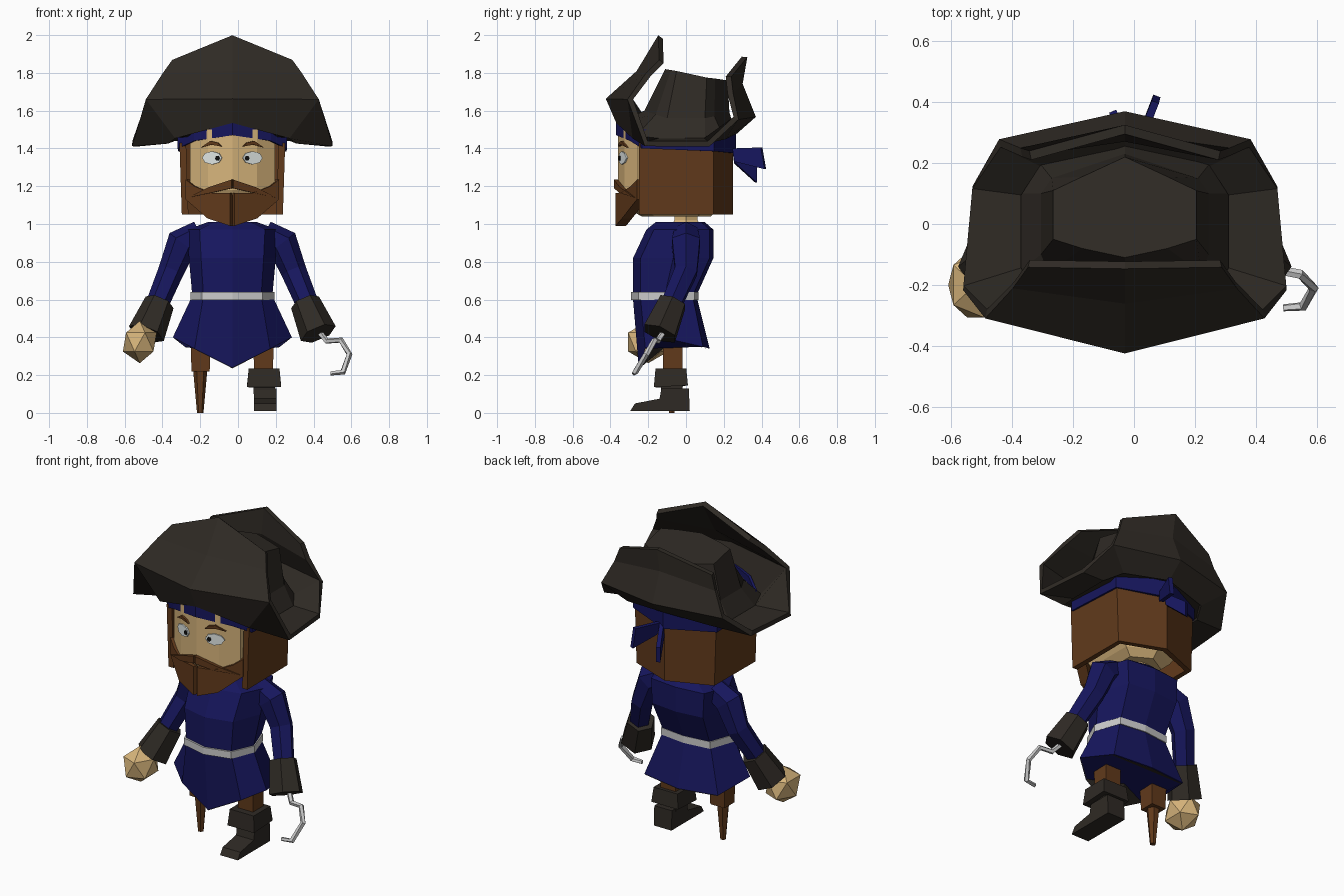
import bpy, bmesh, math
from mathutils import Vector

if "Cube" in bpy.data.objects:
    bpy.data.objects.remove(bpy.data.objects["Cube"])

CX = -0.03  # the body's plane of symmetry


def mat(name, r, g, b):
    m = bpy.data.materials.new(name)
    m.diffuse_color = (r, g, b, 1)
    m.use_nodes = True
    m.node_tree.nodes["Principled BSDF"].inputs["Base Color"].default_value = m.diffuse_color
    return m


BLACK = mat("dark_felt", .028, .023, .018)
BLUE = mat("navy_cloth", .008, .008, .11)
BROWN = mat("brown_hair", .12, .042, .011)
SKIN = mat("skin", .68, .46, .2)
WHITE = mat("eye_white", .75, .8, .78)
INK = mat("pupil", .005, .005, .005)


def build(name, verts, faces, m=None, thick=0):
    bm = bmesh.new()
    vs = [bm.verts.new(v) for v in verts]
    for f in faces:
        bm.faces.new([vs[i] for i in f])
    bmesh.ops.remove_doubles(bm, verts=bm.verts, dist=1e-4)
    bmesh.ops.recalc_face_normals(bm, faces=bm.faces)
    me = bpy.data.meshes.new(name)
    bm.to_mesh(me)
    bm.free()
    ob = bpy.data.objects.new(name, me)
    bpy.context.collection.objects.link(ob)
    ob.location.x = CX
    if m:
        me.materials.append(m)
    if thick:
        s = ob.modifiers.new("thickness", 'SOLIDIFY')
        s.thickness, s.offset = thick, 0
    return ob


def strip_faces(rows, n, closed, start=0):
    return [(start + r*n + i, start + r*n + (i+1) % n,
             start + (r+1)*n + (i+1) % n, start + (r+1)*n + i)
            for r in range(rows - 1) for i in range(n if closed else n - 1)]


def loft(name, rings, m=None, caps=True, closed=True, thick=0):
    n = len(rings[0])
    faces = strip_faces(len(rings), n, closed)
    if caps:
        faces += [tuple(range(n)), tuple(range((len(rings)-1)*n, len(rings)*n))]
    return build(name, [p for r in rings for p in r], faces, m, thick)


def full(half):
    """Half ring, front centre to back centre, completed by mirroring."""
    return list(half) + [(-x, y, z) for x, y, z in reversed(half[1:-1])]


def tube(name, path, radii, sides, m=None, turn=0.0):
    path = [Vector(p) for p in path]
    rings = []
    for i, p in enumerate(path):
        t = (path[min(i+1, len(path)-1)] - path[max(i-1, 0)]).normalized()
        u = t.cross(Vector((0, 1, 0))).normalized()
        v = t.cross(u)
        rings.append([p + radii[i]*(u*math.cos(a) + v*math.sin(a)) for a in
                      (2*math.pi*k/sides + turn for k in range(sides))])
    return loft(name, rings, m)


def face_y(x):
    x = abs(x)
    return -.36 + .27*x if x < .13 else -.325 + .74*(x - .13)


def decal(name, pts, m, lift, thick):
    for side, s in (("right", 1), ("left", -1)):
        build(f"{name}_{side}", [(s*x, face_y(x) - lift, z) for x, z in pts],
              [tuple(range(len(pts)))], m, thick)


# hat: low saddle brim, turned-up front and back flaps, crown
base = [(0, -.355, 1.54), (.3, -.27, 1.46), (.34, -.15, 1.44),
        (.34, .1, 1.44), (.28, .2, 1.46), (0, .26, 1.49)]
bend = [(0, -.41, 1.66), (.455, -.295, 1.66), (.53, -.21, 1.425),
        (.5, .12, 1.425), (.41, .265, 1.56), (0, .355, 1.57)]
front = [bend[:2], [(0, -.25, 1.8), (.365, -.2, 1.79)], [(0, -.135, 1.99), (.315, -.13, 1.86)]]
back = [bend[:3:-1], [(0, .285, 1.74), (.34, .235, 1.69)], [(0, .31, 1.885), (.31, .225, 1.78)]]
verts, faces = full(base) + full(bend), strip_faces(2, 10, True)
for flap in (front, back):
    faces += strip_faces(3, 3, False, len(verts))
    for (c, e) in flap:
        verts += [(-e[0], e[1], e[2]), c, e]
build("hat_brim", verts, faces, BLACK, .03)
crown_mid = [(0, -.22, 1.6), (.25, -.16, 1.58), (.275, -.1, 1.56),
             (.275, .1, 1.56), (.24, .15, 1.57), (0, .23, 1.59)]
crown_top = [(0, -.11, 1.82), (.14, -.08, 1.815), (.235, -.05, 1.81),
             (.235, .11, 1.775), (.14, .155, 1.77), (0, .22, 1.76)]
loft("hat_crown", [full(base), full(crown_mid), full(crown_top)], BLACK)

# head scarf with two tails
plan = [(0, -.362, 1.47), (.2, -.29, 1.44), (.283, -.23, 1.4), (.28, .145, 1.385), (0, .258, 1.375)]
loft("head_scarf", [full(plan), full([(x, y, z + .1) for x, y, z in plan])], BLUE, caps=False, thick=.015)
build("scarf_tail_long", [(.04, .25, 1.4), (.1, .4, 1.405), (.105, .42, 1.29), (.05, .26, 1.33)],
      [(0, 1, 2, 3)], BLUE, .025)
build("scarf_tail_short", [(.02, .25, 1.4), (-.04, .37, 1.31), (-.04, .37, 1.22), (.01, .26, 1.32)],
      [(0, 1, 2, 3)], BLUE, .025)

# head and neck
rings = []
for z, w, f in ((1.04, .5, .65), (1.08, .7, .85), (1.18, 1, 1), (1.5, 1, 1)):
    rings.append(full([(x*w, y*f, z) for x, y in
                       ((0, -.36), (.13, -.325), (.225, -.255), (.225, .1), (0, .2))]))
loft("head", rings, SKIN)
tube("neck", [(0, 0, .96), (0, 0, 1.02), (0, 0, 1.1)], [.11, .07, .07], 6, SKIN)

# hair shell
line = [(.25, -.25), (.25, .135), (0, .232), (-.25, .135), (-.25, -.25)]
loft("hair", [[(x*k, y, z) for x, y in line] for z, k in ((1.05, 1), (1.43, 1.05))],
     BROWN, caps=False, closed=False, thick=.035)

# face details
decal("beard", [(0, 1.165), (.1, 1.165), (.19, 1.2), (.235, 1.235), (.235, 1.13), (.12, 1.03), (0, .99)],
      BROWN, -.015, .06)
decal("moustache", [(0, 1.235), (.12, 1.195), (.23, 1.14), (.11, 1.165), (0, 1.19)], BROWN, .008, .03)
decal("eye", [(.107 + .052*math.cos(k*math.pi/4), 1.35 + .035*math.sin(k*math.pi/4))
              for k in range(8)], WHITE, .008, .008)
decal("pupil", [(.079 + .012*math.cos(k*math.pi/3), 1.348 + .014*math.sin(k*math.pi/3))
                for k in range(6)], INK, .014, .006)
decal("eyebrow", [(.055, 1.41), (.075, 1.43), (.115, 1.44), (.165, 1.405), (.11, 1.42)], BROWN, .01, .012)


# coat
def section(z, w, f, b):
    return full([(0, f, z), (w*.72, f + .04, z), (w, (f + b)/2, z), (w*.75, b - .02, z), (0, b, z)])


hem = full([(0, -.25, .24), (.2, -.215, .34), (.315, -.13, .4), (.25, .09, .35), (0, .125, .34)])
loft("coat", [section(1.01, .13, -.16, .1), section(.97, .24, -.21, .145), section(.82, .23, -.28, .145),
              section(.62, .212, -.282, .055), hem], BLUE)
loft("coat_lining", [[(x*.985, y*.985, z - .004) for x, y, z in hem],
                     [(x*.01, -.06, .39) for x, y, z in hem]], BLACK, caps=False)
loft("belt", [section(z, .222, -.292, .066) for z in (.597, .64)], None)

# arms and cuffs
for side, s in (("right", 1), ("left", -1)):
    tube(f"{side}_sleeve", [(s*.17, 0, .95), (s*.265, 0, .9), (s*.325, 0, .75), (s*.4, -.08, .57)],
         [.07, .085, .068, .06], 6, BLUE)
    tube(f"{side}_cuff", [(s*.385, -.07, .585), (s*.455, -.14, .42)], [.08, .1], 6, BLACK)

# hand on the left, hook on the right
bm = bmesh.new()
bmesh.ops.create_icosphere(bm, subdivisions=1, radius=1)
for v in bm.verts:
    v.co = Vector((-.49 + .1*v.co.x, -.2 + .125*v.co.y, .375 + .112*v.co.z))
build("left_hand", [v.co.copy() for v in bm.verts], [[v.index for v in f.verts] for f in bm.faces], SKIN)
bm.free()
tube("right_hook", [(.45, -.11, .44), (.5, -.15, .38), (.575, -.165, .385), (.62, -.21, .31),
                    (.585, -.27, .215), (.52, -.275, .21)], [.016]*5 + [.012], 5)

# legs
Q = math.pi/4
tube("left_leg", [(-.168, -.07, .22), (-.168, -.07, .45)], [.068, .078], 4, BROWN, Q)
tube("left_peg", [(-.17, -.075, 0), (-.17, -.075, .23)], [.017, .038], 6, BROWN)
tube("right_leg", [(.165, -.07, .2), (.165, -.07, .45)], [.072, .075], 4, BROWN, Q)
tube("right_boot_shaft", [(.172, -.075, .06), (.168, -.075, .14), (.168, -.08, .141), (.168, -.08, .235)],
     [.08, .08, .128, .115], 4, BLACK, Q)
profile = [(-.295, .01), (-.27, .05), (-.14, .075), (-.13, .13), (.015, .13), (.02, .01)]
loft("right_boot_foot", [[(x, y, z) for y, z in profile] for x in (.115, .235)], BLACK)
